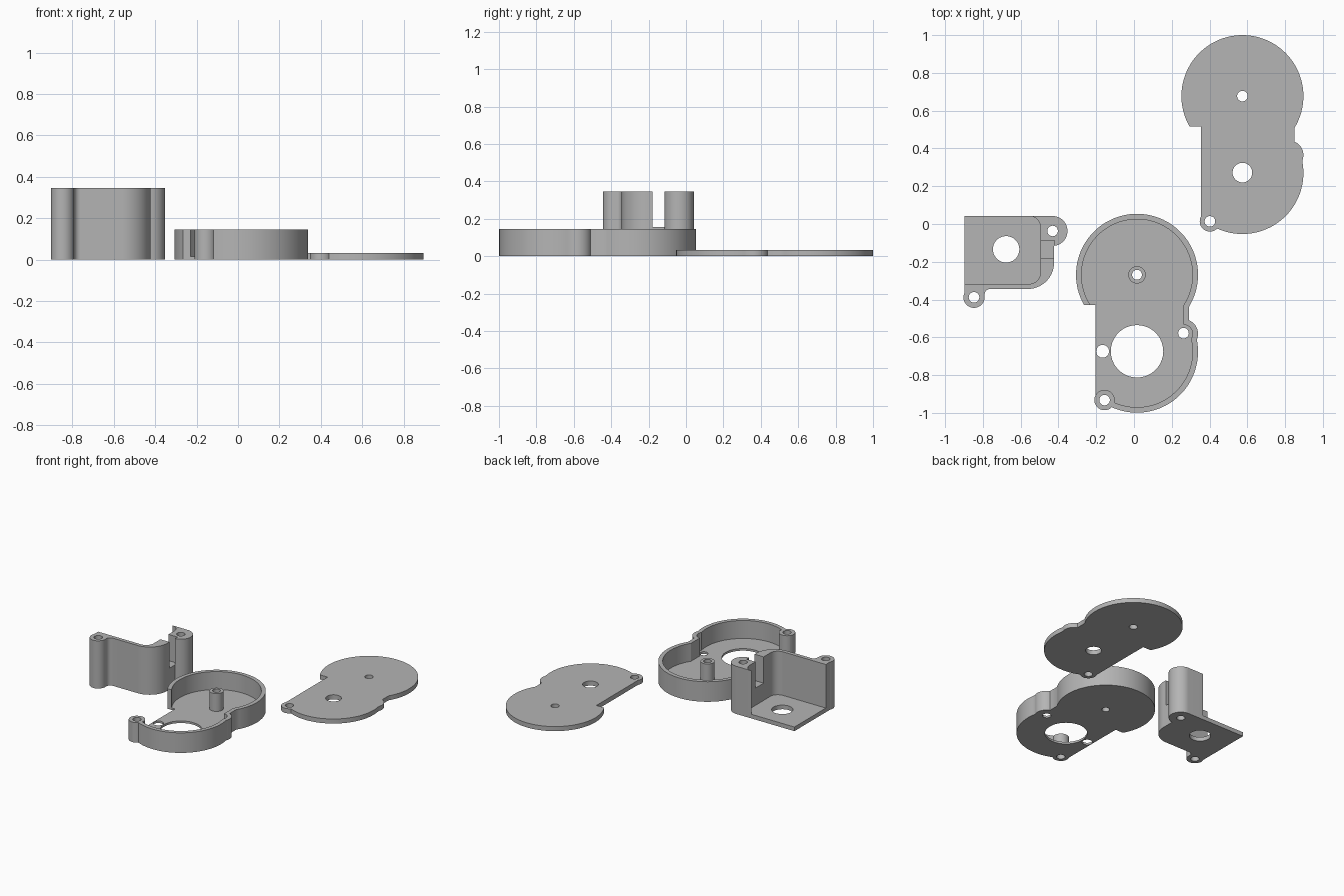
import bpy, bmesh, math

if "Cube" in bpy.data.objects:
    bpy.data.objects.remove(bpy.data.objects["Cube"])

grey = bpy.data.materials.new("plastic_grey")
grey.diffuse_color = (0.46, 0.46, 0.46, 1)
grey.use_nodes = True
grey.node_tree.nodes["Principled BSDF"].inputs["Base Color"].default_value = grey.diffuse_color


def arc(c, r, a0, a1, step=4):
    """Points on an arc, angles in degrees, either direction."""
    n = max(2, round(abs(a1 - a0) / step))
    angles = [math.radians(a0 + (a1 - a0) * i / n) for i in range(n + 1)]
    return [(c[0] + r * math.cos(a), c[1] + r * math.sin(a)) for a in angles]


def meet(c, r, o, s, side):
    """Angles on circles c and o of one of their crossing points."""
    dx, dy = o[0] - c[0], o[1] - c[1]
    d = math.hypot(dx, dy)
    a = (d * d + r * r - s * s) / (2 * d)
    h = side * math.sqrt(r * r - a * a)
    px, py = (a * dx - h * dy) / d, (a * dy + h * dx) / d
    return (math.degrees(math.atan2(py, px)),
            math.degrees(math.atan2(py - dy, px - dx)))


def prism(name, pts, z0, z1, at=(0, 0)):
    bm = bmesh.new()
    base = bm.faces.new([bm.verts.new((x + at[0], y + at[1], z0)) for x, y in pts])
    top = bmesh.ops.extrude_face_region(bm, geom=[base])["geom"]
    bmesh.ops.translate(bm, vec=(0, 0, z1 - z0),
                        verts=[v for v in top if isinstance(v, bmesh.types.BMVert)])
    bmesh.ops.recalc_face_normals(bm, faces=bm.faces)
    me = bpy.data.meshes.new(name)
    bm.to_mesh(me)
    bm.free()
    me.materials.append(grey)
    ob = bpy.data.objects.new(name, me)
    bpy.context.collection.objects.link(ob)
    return ob


def combine(ob, tool, op="DIFFERENCE"):
    """Apply a boolean and remove the tool."""
    mod = ob.modifiers.new("bool", "BOOLEAN")
    mod.object, mod.operation, mod.solver = tool, op, "EXACT"
    bpy.context.view_layer.objects.active = ob
    bpy.ops.object.modifier_apply(modifier=mod.name)
    bpy.data.objects.remove(tool)


def drill(ob, holes, at=(0, 0)):
    for x, y, r in holes:
        combine(ob, prism("drill", arc((x, y), r, 0, 350, 10), -0.1, 0.6, at))


def smooth(ob):
    bpy.ops.object.select_all(action="DESELECT")
    ob.select_set(True)
    bpy.context.view_layer.objects.active = ob
    bpy.ops.object.shade_smooth_by_angle(angle=math.radians(30))


# Shared figure-eight outline: two discs, a side bump and a screw lug
UP, LOW, BUMP, LUG = (0, 0), (0, -0.407), (0.246, -0.312), (-0.172, -0.663)
R, RB, RL, NECK, CUT, STEP, WALL = 0.323, 0.077, 0.054, 0.275, -0.219, -0.16, 0.029


def right_side(d, start):
    """Upper disc, neck and bump, inset by d; returns points and the lower arc start."""
    r, rb, n = R - d, RB - d, NECK - d
    low_a, bump_a = meet(LOW, r, BUMP, rb, -1)
    pts = arc(UP, r, start, -math.degrees(math.acos(n / r)))
    pts += arc(BUMP, rb, math.degrees(math.acos(min(1, (n - BUMP[0]) / rb))), bump_a, 8)
    return pts, low_a


def outer():
    pts, a = right_side(0, 180 - math.degrees(math.asin(STEP / R)))
    low_a, lug_a = meet(LOW, R, LUG, RL, 1)
    pts += arc(LOW, R, a, low_a)
    pts += arc(LUG, RL, lug_a, math.degrees(math.acos((CUT - LUG[0]) / RL)) - 360, 8)
    return pts + [(CUT, STEP)]


def cavity():
    pts, a = right_side(WALL, 220)
    low_a, lug_a = meet(LOW, R - WALL, LUG, RL, 1)
    pts += arc(LOW, R - WALL, a, low_a)
    pts += arc(LUG, RL, lug_a, 150, 8)
    return pts + [(-0.4, pts[-1][1]), (-0.4, -0.19)]


# Flat lid
at = (0.574, 0.677)
lid = prism("lid", outer(), 0, 0.033, at)
drill(lid, [(0, 0, 0.028), (0, -0.405, 0.052), (*LUG, 0.028)], at)
smooth(lid)

# Open gear housing with a centre post
at = (0.016, -0.269)
housing = prism("housing", outer(), 0, 0.145, at)
combine(housing, prism("pocket", cavity(), 0.015, 0.3, at))
combine(housing, prism("post", arc(UP, 0.046, 0, 350, 10), 0.006, 0.144, at), "UNION")
drill(housing, [(0, 0, 0.026), (0, -0.405, 0.139), (-0.182, -0.405, 0.034),
                (BUMP[0], -0.309, 0.028), (*LUG, 0.028)], at)
smooth(housing)

# Motor bracket: floor, two walls and two screw lugs
lug_a, lug_b = (-0.431, -0.037), (-0.847, -0.388)
outline = [(-0.897, 0.042)] + arc(lug_a, 0.079, 90, -84.2, 6)
outline += arc((-0.563, -0.204), 0.14, 0, -90)
outline += arc((-0.761, -0.374), 0.03, 90, 180, 10)
outline += arc(lug_b, 0.056, 0, -206.8, 8)
bracket = prism("motor_bracket", outline, 0, 0.345)
inside = arc((-0.555, -0.257), 0.06, -90, 0, 6) + arc((-0.555, -0.018), 0.06, 0, 90, 6)
inside += [(-0.555, 0.2), (-1.1, 0.2), (-1.1, -0.317)]
combine(bracket, prism("pocket", inside, 0.03, 0.6))
slot = [(-0.53, -0.18), (-0.422, -0.18), (-0.422, -0.087), (-0.53, -0.087)]
combine(bracket, prism("slot", slot, 0.155, 0.6))
drill(bracket, [(-0.677, -0.134, 0.07), (*lug_a, 0.028), (*lug_b, 0.028)])
smooth(bracket)
